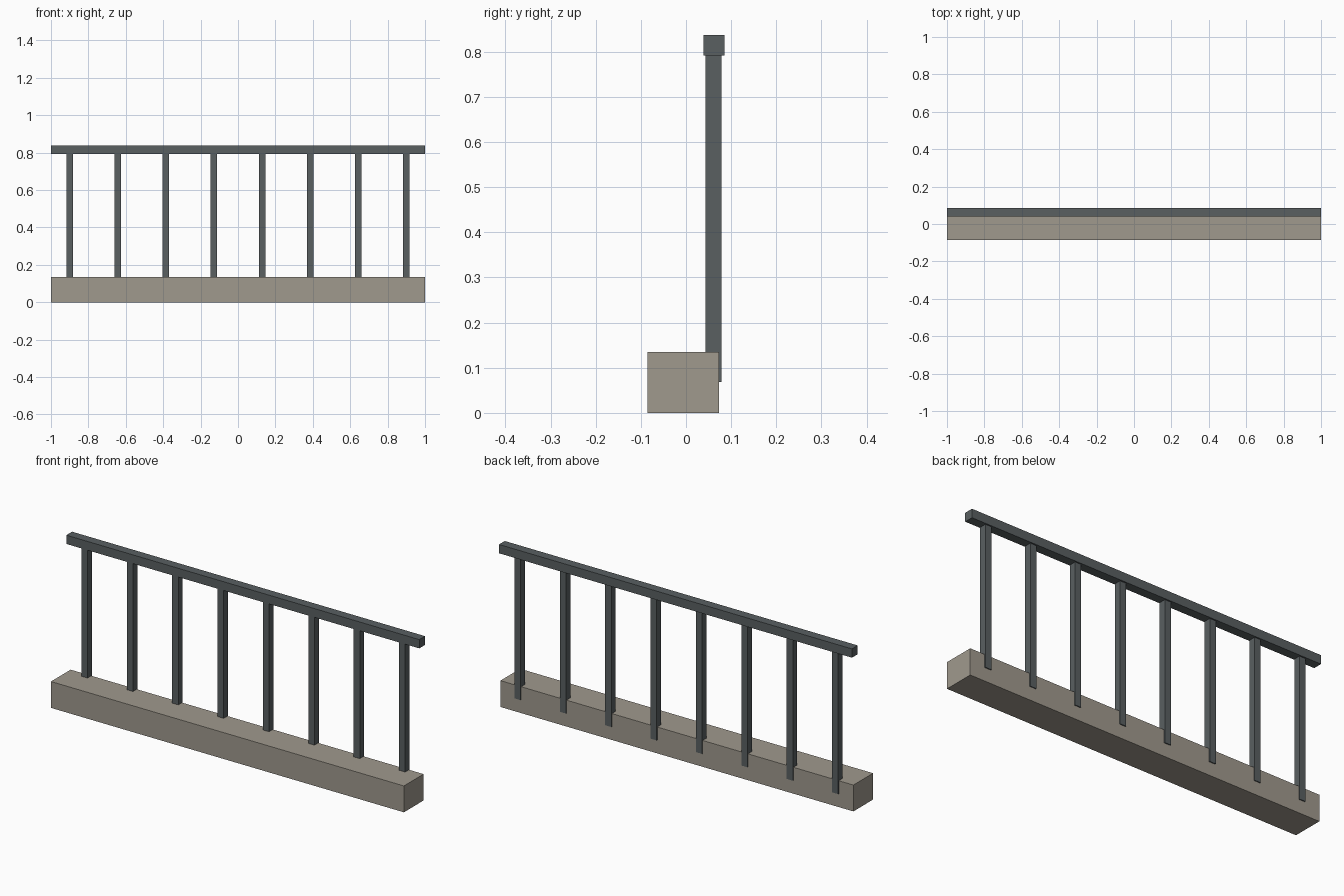
import bpy

if "Cube" in bpy.data.objects:
    bpy.data.objects.remove(bpy.data.objects["Cube"])


def material(name, color):
    m = bpy.data.materials.new(name)
    m.diffuse_color = (*color, 1)
    m.use_nodes = True
    m.node_tree.nodes["Principled BSDF"].inputs["Base Color"].default_value = m.diffuse_color
    return m


def box(name, x, y, z, mat):
    """Box from (min, max) pairs on each axis."""
    bpy.ops.mesh.primitive_cube_add(
        size=1, location=[(a + b) / 2 for a, b in (x, y, z)])
    ob = bpy.context.object
    ob.name = name
    ob.scale = [b - a for a, b in (x, y, z)]
    bpy.ops.object.transform_apply(location=False, rotation=False, scale=True)
    ob.data.materials.append(mat)
    return ob


stone = material("stone", (0.35, 0.32, 0.27))
metal = material("dark_metal", (0.10, 0.115, 0.12))

# Stone curb
box("curb", (-1, 1), (-0.0855, 0.0735), (0, 0.135), stone)

# Top rail, set over the back edge of the curb
box("top_rail", (-1, 1), (0.0390, 0.0855), (0.792, 0.837), metal)

# Eight evenly spaced square posts, sunk into the curb and standing proud behind it
count, half = 8, 0.0172
for i in range(count):
    x = -0.9 + 1.8 * i / (count - 1)
    box(f"post_{i + 1}", (x - half, x + half), (0.0430, 0.0782), (0.068, 0.80), metal)
